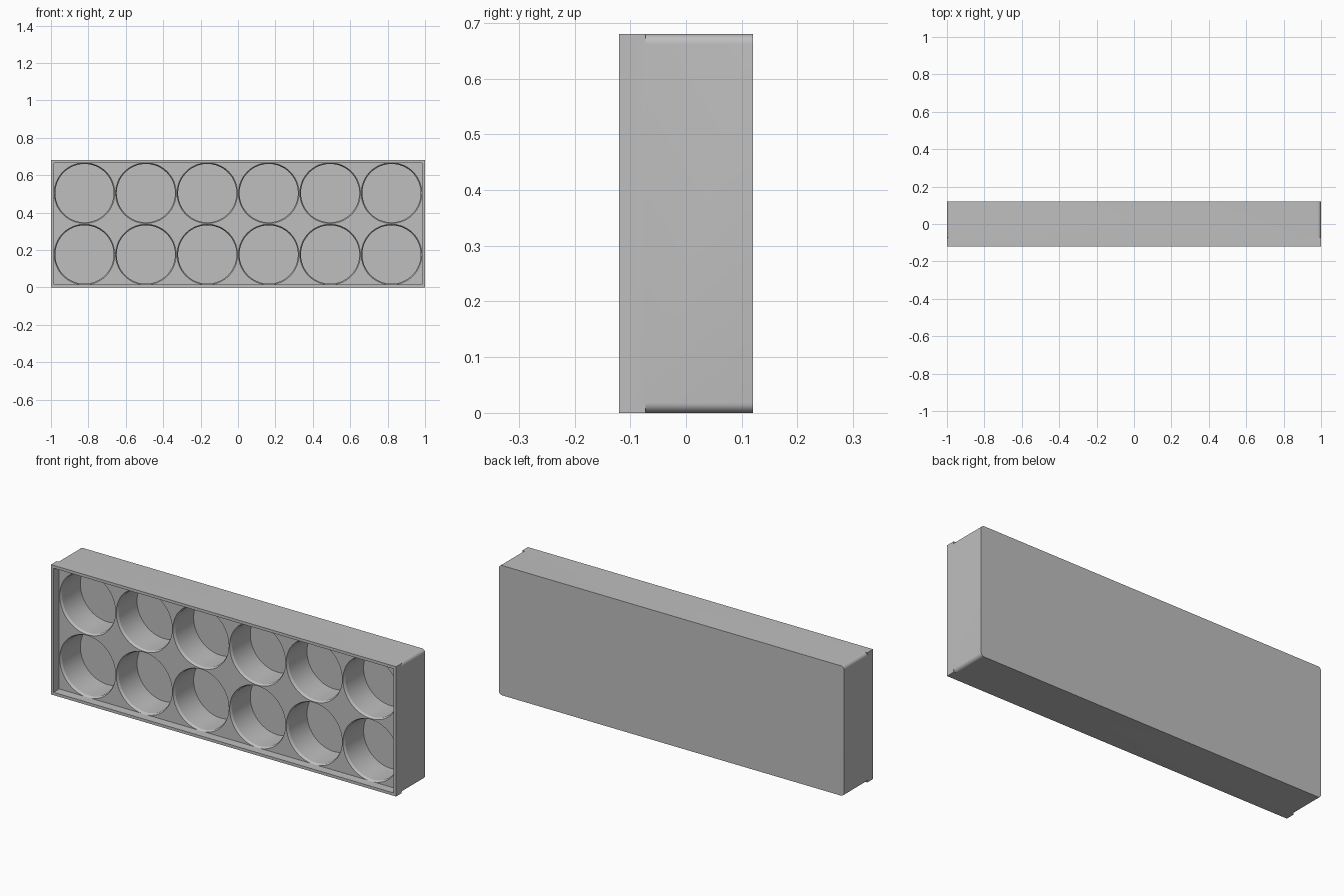
import bpy
import bmesh
import math
from mathutils import Matrix, Vector

if "Cube" in bpy.data.objects:
    bpy.data.objects.remove(bpy.data.objects["Cube"])

W, H, FRONT, BACK = 2.0, 0.68, -0.12, 0.12
STEP = -0.073      # depth of the lip and of the tray face
FLOOR = 0.09       # pocket floor
WALL = 0.015
PITCH = (W - 2 * WALL) / 6

grey = bpy.data.materials.new("light grey plastic")
grey.use_nodes = True
COLOUR = (0.52, 0.52, 0.52, 1)
grey.diffuse_color = COLOUR
grey.node_tree.nodes["Principled BSDF"].inputs["Base Color"].default_value = COLOUR


def make_object(name, bm):
    bmesh.ops.recalc_face_normals(bm, faces=bm.faces)
    mesh = bpy.data.meshes.new(name)
    bm.to_mesh(mesh)
    bm.free()
    mesh.materials.append(grey)
    obj = bpy.data.objects.new(name, mesh)
    bpy.context.collection.objects.link(obj)
    return obj


def box(name, width, height, y0, y1, radius=0):
    bm = bmesh.new()
    bmesh.ops.create_cube(bm, size=1)
    bmesh.ops.scale(bm, vec=(width, y1 - y0, height), verts=bm.verts)
    bmesh.ops.translate(bm, vec=(0, (y0 + y1) / 2, H / 2), verts=bm.verts)
    if radius:
        edges = [e for e in bm.edges
                 if abs(e.verts[0].co.y - e.verts[1].co.y) > 0.01]
        bmesh.ops.bevel(bm, geom=edges, offset=radius, segments=6,
                        profile=0.5, affect='EDGES')
    return make_object(name, bm)


def add_pocket(bm, x, z):
    """Round plug with a chamfered mouth, spun about the y axis."""
    profile = [(0, -0.1), (0.162, -0.1), (0.162, STEP),
               (0.156, STEP + 0.012), (0.156, FLOOR), (0, FLOOR)]
    verts = [bm.verts.new((r, y, 0)) for r, y in profile]
    edges = [bm.edges.new(pair) for pair in zip(verts, verts[1:])]
    spun = bmesh.ops.spin(bm, geom=verts + edges, cent=(0, 0, 0),
                          axis=(0, 1, 0), angle=math.tau, steps=64,
                          use_merge=True)
    new = [v for v in bm.verts if not v.tag]
    bmesh.ops.translate(bm, vec=(x, 0, z), verts=new)
    bmesh.ops.remove_doubles(bm, verts=new, dist=0.0001)
    for v in bm.verts:
        v.tag = True


def boolean(target, tool, operation):
    mod = target.modifiers.new(tool.name, 'BOOLEAN')
    mod.operation = operation
    mod.solver = 'EXACT'
    mod.object = tool
    bpy.context.view_layer.objects.active = target
    bpy.ops.object.modifier_apply(modifier=mod.name)
    bpy.data.objects.remove(tool)


# Rounded body with a square-cornered lip at the front
tray = box("tray", W, H, STEP - 0.02, BACK, radius=0.018)
boolean(tray, box("lip", W, H, FRONT, STEP), 'UNION')

# Shallow recess inside the lip
boolean(tray, box("recess", W - 2 * WALL, H - 2 * WALL, FRONT - 0.1, STEP),
        'DIFFERENCE')

# Two rows of six round pockets
bm = bmesh.new()
for column in range(6):
    for row in (-0.5, 0.5):
        add_pocket(bm, (column - 2.5) * PITCH, H / 2 + row * PITCH)
boolean(tray, make_object("pockets", bm), 'DIFFERENCE')

bpy.context.view_layer.objects.active = tray
tray.select_set(True)
bpy.ops.object.shade_smooth_by_angle(angle=math.radians(25))
